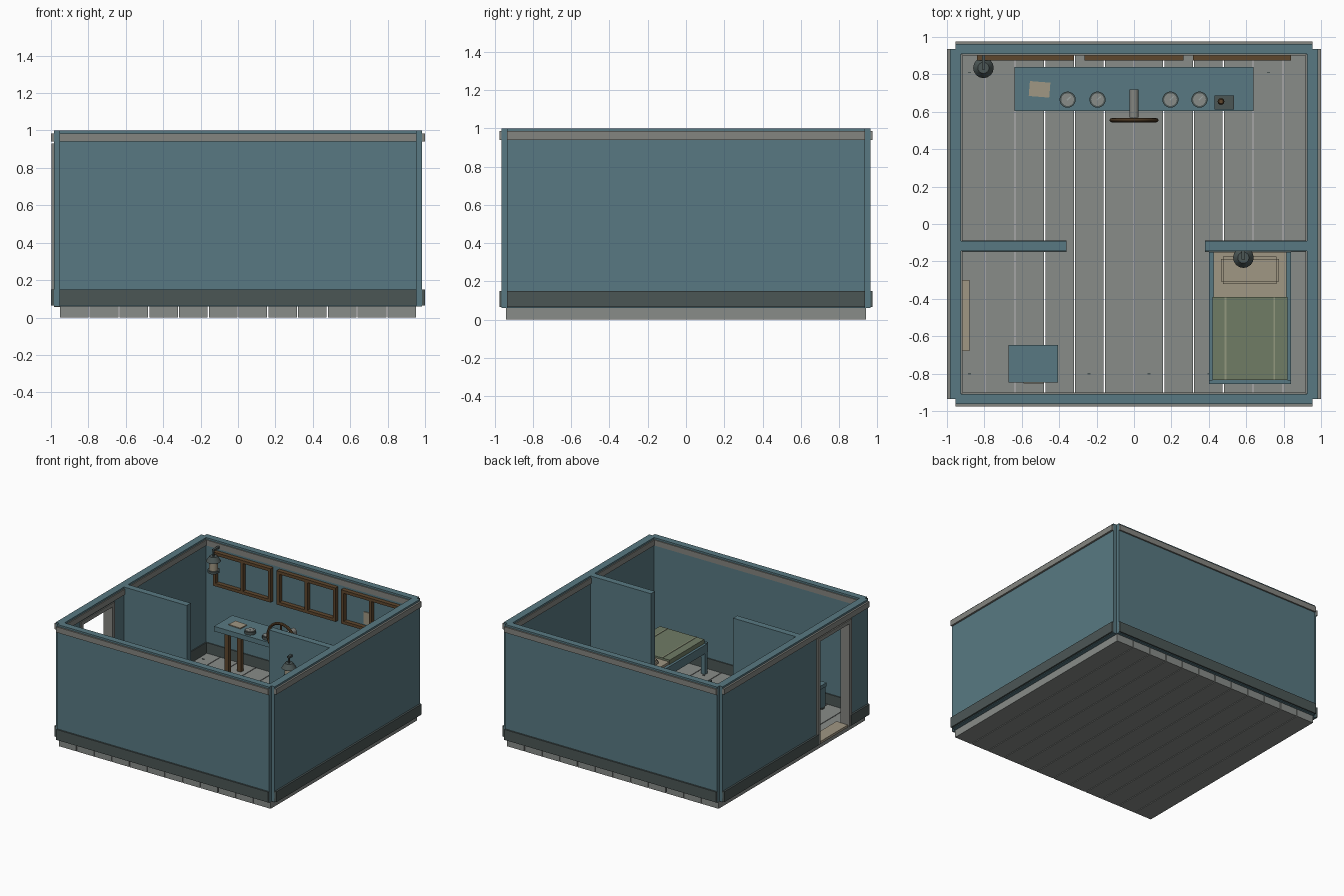
import bpy, bmesh, math
from mathutils import Matrix

if "Cube" in bpy.data.objects:
    bpy.data.objects.remove(bpy.data.objects["Cube"])


def mat(name, r, g, b):
    m = bpy.data.materials.new(name)
    lin = [((c / 255 + 0.055) / 1.055) ** 2.4 for c in (r, g, b)]
    m.diffuse_color = (*lin, 1)
    m.use_nodes = True
    m.node_tree.nodes["Principled BSDF"].inputs["Base Color"].default_value = m.diffuse_color
    return m


TEAL = mat("teal paint", 88, 121, 130)
TRIM = mat("warm grey trim", 132, 133, 128)
FLOOR = mat("grey plank", 136, 140, 137)
DARK = mat("dark slate", 75, 86, 85)
BROWN = mat("brown wood", 94, 71, 46)
BEIGE = mat("beige cloth", 160, 151, 131)
GREEN = mat("olive blanket", 112, 124, 101)
STRIPE = mat("pale olive", 146, 152, 126)
PALE = mat("pale dial", 158, 166, 163)


def finish(name, bm, m):
    me = bpy.data.meshes.new(name)
    bm.to_mesh(me)
    bm.free()
    me.materials.append(m)
    ob = bpy.data.objects.new(name, me)
    bpy.context.collection.objects.link(ob)
    return ob


def boxes(name, m, *ranges, bevel=0):
    """Several boxes in one object, each (x0, x1, y0, y1, z0, z1)."""
    bm = bmesh.new()
    for x0, x1, y0, y1, z0, z1 in ranges:
        mx = Matrix.Translation(((x0 + x1) / 2, (y0 + y1) / 2, (z0 + z1) / 2))
        mx = mx @ Matrix.Diagonal((abs(x1 - x0), abs(y1 - y0), abs(z1 - z0), 1))
        bmesh.ops.create_cube(bm, size=1, matrix=mx)
    if bevel:
        bmesh.ops.bevel(bm, geom=bm.edges[:], offset=bevel, segments=2, affect='EDGES')
    return finish(name, bm, m)


def cyl(name, m, x, y, z0, z1, r0, r1=None, n=16, rot=None):
    bm = bmesh.new()
    bmesh.ops.create_cone(bm, cap_ends=True, segments=n, radius1=r0,
                          radius2=r0 if r1 is None else r1, depth=z1 - z0)
    if rot:
        bm.transform(rot)
    bm.transform(Matrix.Translation((x, y, (z0 + z1) / 2)))
    return finish(name, bm, m)


# Floor planks
W = 1.91 / 12
boxes("floor_planks", FLOOR, *[(-0.955 + i * W + 0.003, -0.955 + (i + 1) * W - 0.003,
                                -0.94, 0.94, 0, 0.06) for i in range(12)])
boxes("floor_nails", DARK, *[(x - 0.008, x + 0.008, y - 0.004, y + 0.004, 0.058, 0.064)
                             for y, xs in ((0.81, (-0.88, 0.72)), (-0.8, (-0.88, -0.24, 0.08, 0.4)))
                             for x in xs])

# Outer walls, with a doorway in the left one
D0, D1 = -0.70, -0.28
for s, side in ((-1, "front"), (1, "back")):
    boxes(side + "_wall", TEAL, (-0.955, 0.955, s * 0.91, s * 0.963, 0.06, 1.0))
    for zn, m, z0, z1 in (("top", TRIM, 0.94, 0.985), ("base", DARK, 0.065, 0.15)):
        boxes(f"{side}_{zn}_trim", m, (-0.955, 0.955, s * 0.96, s * 0.975, z0, z1),
              (-0.92, 0.92, s * 0.902, s * 0.912, z0, z1))
boxes("right_wall", TEAL, (0.925, 0.985, -0.935, 0.935, 0.06, 1.0))
boxes("left_wall", TEAL, (-0.985, -0.925, -0.935, D0, 0.06, 1.0),
      (-0.985, -0.925, D1, 0.935, 0.06, 1.0), (-0.985, -0.925, D0, D1, 0.92, 1.0))
for s, side in ((-1, "left"), (1, "right")):
    spans = [(-0.935, D0), (D1, 0.935)] if s < 0 else [(-0.935, 0.935)]
    boxes(side + "_top_trim", TRIM, (s * 0.98, s, -0.935, 0.935, 0.94, 0.985),
          (s * 0.917, s * 0.927, -0.905, 0.905, 0.94, 0.985))
    boxes(side + "_base_trim", DARK, *[(s * 0.98, s, a, b, 0.065, 0.15) for a, b in spans],
          *[(s * 0.917, s * 0.927, max(a, -0.905), min(b, 0.905), 0.06, 0.15) for a, b in spans])

# Door frame and threshold
boxes("door_frame", TRIM, (-0.998, -0.917, D0 - 0.01, D0 + 0.025, 0.065, 0.93),
      (-0.998, -0.917, D1 - 0.025, D1 + 0.01, 0.065, 0.93),
      (-0.998, -0.917, D0, D1, 0.90, 0.93))
boxes("threshold", BEIGE, (-0.985, -0.88, D0 + 0.02, D1 - 0.02, 0.055, 0.075))

# Inner partitions
for name, x0, x1 in (("left", -0.925, -0.36), ("right", 0.38, 0.925)):
    boxes(name + "_partition", TEAL, (x0, x1, -0.145, -0.092, 0.06, 1.0))
    boxes(name + "_partition_base", DARK, (x0, x1, -0.15, -0.087, 0.06, 0.15))

# Bed
boxes("bed_frame", TEAL, (0.40, 0.425, -0.85, -0.15, 0.23, 0.30), (0.815, 0.84, -0.85, -0.15, 0.23, 0.30),
      (0.40, 0.84, -0.855, -0.835, 0.23, 0.31), (0.425, 0.815, -0.84, -0.15, 0.23, 0.25),
      *[(x, x + 0.035, y, y + 0.035, 0.06, 0.30) for x in (0.40, 0.805) for y in (-0.85, -0.185)])
boxes("mattress", BEIGE, (0.425, 0.815, -0.83, -0.15, 0.25, 0.32))
boxes("pillow", BEIGE, (0.465, 0.775, -0.32, -0.175, 0.315, 0.36), bevel=0.012)
boxes("blanket", GREEN, (0.42, 0.82, -0.835, -0.39, 0.29, 0.335))
boxes("blanket_stripes", STRIPE, *[(x - 0.005, x + 0.005, -0.835, -0.39, 0.332, 0.339)
                                   for x in (0.49, 0.75)])

# Storage chest
boxes("chest", TEAL, (-0.665, -0.41, -0.843, -0.655, 0.08, 0.24))
boxes("chest_lid", TEAL, (-0.672, -0.405, -0.848, -0.648, 0.24, 0.27))
boxes("chest_feet", DARK, *[(x, x + 0.03, y, y + 0.03, 0.06, 0.08)
                            for x in (-0.66, -0.445) for y in (-0.84, -0.69)])
boxes("chest_latch", BEIGE, (-0.59, -0.48, -0.853, -0.843, 0.17, 0.2))

# Desk
boxes("desk_top", TEAL, (-0.64, 0.64, 0.605, 0.84, 0.43, 0.47))
boxes("desk_legs", BROWN, *[(x - 0.018, x + 0.018, y - 0.018, y + 0.018, 0.06, 0.43)
                            for x in (-0.54, 0.54) for y in (0.64, 0.80)])
paper = boxes("paper", BEIGE, (-0.055, 0.055, -0.04, 0.04, 0, 0.008))
paper.location = (-0.505, 0.72, 0.469)
paper.rotation_euler.z = -0.08

# Gauges
for i, x in enumerate((-0.355, -0.195, 0.195, 0.35)):
    cyl(f"gauge_rim_{i}", DARK, x, 0.665, 0.465, 0.492, 0.043, n=24)
    cyl(f"gauge_face_{i}", FLOOR, x, 0.665, 0.488, 0.496, 0.034, n=24)
    needle = boxes(f"gauge_needle_{i}", PALE, (-0.003, 0.003, -0.005, 0.024, 0, 0.004))
    needle.location = (x, 0.665, 0.495)
    needle.rotation_euler.z = -0.8

# Lever box
boxes("lever_box", DARK, (0.43, 0.535, 0.612, 0.688, 0.47, 0.515))
cyl("lever", TRIM, 0.465, 0.655, 0.51, 0.56, 0.007, n=8)
cyl("lever_knob", BROWN, 0.465, 0.655, 0.555, 0.585, 0.018, 0.012, n=12)

# Steering wheel
Z = 0.56
turn = Matrix.Rotation(math.pi / 2, 4, 'X')
bpy.ops.mesh.primitive_torus_add(major_radius=0.12, minor_radius=0.011, major_segments=28,
                                 minor_segments=8, location=(0, 0.555, Z),
                                 rotation=(math.pi / 2, 0, 0))
rim = bpy.context.object
rim.name = "wheel_rim"
rim.data.materials.append(BROWN)
for i in range(3):
    a = Matrix.Rotation(i * math.pi / 3, 4, 'Y')
    cyl(f"wheel_spoke_{i}", BROWN, 0, 0.555, Z - 0.12, Z + 0.12, 0.008, n=8, rot=a)
cyl("wheel_hub", TRIM, 0, 0.555, Z - 0.012, Z + 0.012, 0.03, rot=turn)
cyl("wheel_column", TRIM, 0, 0.645, Z - 0.075, Z + 0.075, 0.025, rot=turn)
boxes("column_stand", TRIM, (-0.025, 0.025, 0.66, 0.72, 0.47, Z))

# Framed panels on the back wall
for i, (x0, x1) in enumerate(((-0.84, -0.32), (-0.265, 0.265), (0.315, 0.84))):
    c, t, y0, y1 = (x0 + x1) / 2, 0.024, 0.875, 0.912
    boxes(f"wall_frame_{i}", BROWN, (x0, x1, y0, y1, 0.92 - t, 0.92), (x0, x1, y0, y1, 0.645, 0.645 + t),
          *[(x - t / 2, x + t / 2, y0, y1, 0.645, 0.92) for x in (x0 + t / 2, c, x1 - t / 2)])
boxes("wall_note", BEIGE, (0.50, 0.56, 0.903, 0.911, 0.68, 0.78))


# Lanterns with wall brackets
def lantern(name, x, y, top, wall):
    cyl(name + "_base", DARK, x, y, top - 0.13, top - 0.11, 0.045)
    cyl(name + "_glass", BEIGE, x, y, top - 0.11, top - 0.035, 0.034)
    cyl(name + "_cap", DARK, x, y, top - 0.04, top, 0.055, 0.03)
    cyl(name + "_hook", DARK, x, y, top, top + 0.05, 0.009, n=8)
    boxes(name + "_bracket", DARK, (x - 0.009, x + 0.009, y - 0.01, wall, top + 0.04, top + 0.055))


lantern("rear_lantern", -0.805, 0.835, 0.91, 0.912)
lantern("bed_lantern", 0.585, -0.18, 0.80, -0.14)

# Smooth the round parts, keeping sharp edges
bpy.ops.object.select_all(action='DESELECT')
for ob in bpy.data.objects:
    if any(k in ob.name for k in ("wheel", "gauge_rim", "gauge_face", "lantern", "lever", "pillow")):
        ob.select_set(True)
        bpy.context.view_layer.objects.active = ob
bpy.ops.object.shade_smooth_by_angle(angle=math.radians(35))
